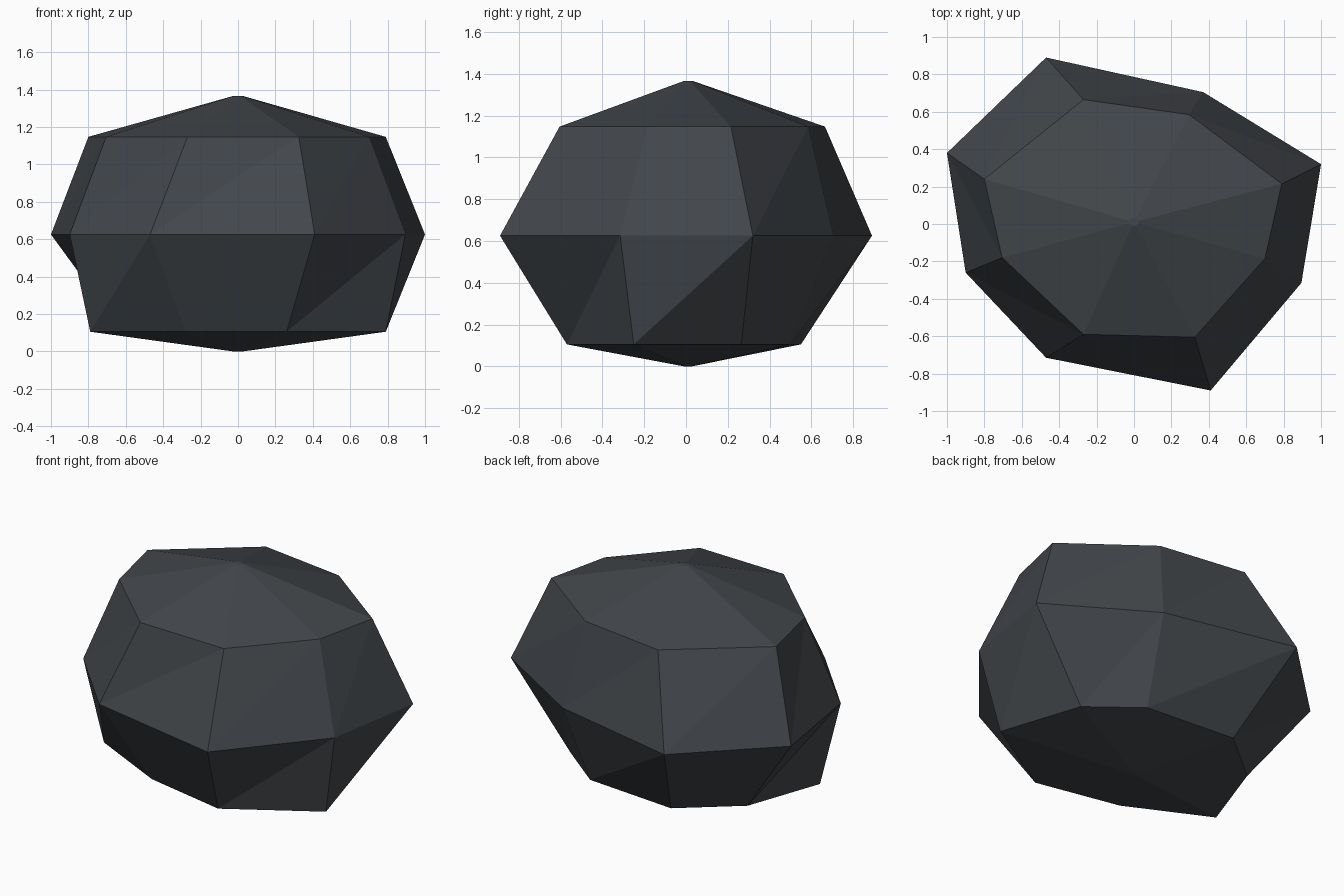
import bpy, bmesh

if "Cube" in bpy.data.objects:
    bpy.data.objects.remove(bpy.data.objects["Cube"])

# Irregular octagonal rings, counter-clockwise, from the ground up
low = [(.26, -.57), (.79, -.25), (.62, .265), (.32, .50),
       (-.28, .55), (-.62, .27), (-.79, -.21), (-.28, -.46)]
mid = [(.41, -.89), (.895, -.315), (1, .32), (.37, .705),
       (-.47, .89), (-1, .38), (-.9, -.26), (-.47, -.715)]
high = [(.325, -.605), (.70, -.185), (.79, .215), (.295, .585),
        (-.27, .665), (-.8, .24), (-.705, -.18), (-.27, -.59)]


def tip(ring):
    """Tiny ring that closes the rock near its axis."""
    return [(x * .035, y * .035 + .01) for x, y in ring]


layers = [(tip(low), 0), (low, .105), (mid, .625), (high, 1.147), (tip(high), 1.365)]

bm = bmesh.new()
rings = [[bm.verts.new((x, y, z)) for x, y in pts] for pts, z in layers]

# Facets: each band is split along the same diagonal
for a, b in zip(rings, rings[1:]):
    for i in range(8):
        j = (i + 1) % 8
        bm.faces.new((a[i], a[j], b[j]))
        bm.faces.new((a[i], b[j], b[i]))
bm.faces.new(rings[-1])
bm.faces.new(rings[0][::-1])
bmesh.ops.recalc_face_normals(bm, faces=bm.faces)

mesh = bpy.data.meshes.new("rock")
bm.to_mesh(mesh)
bm.free()

# Dark slate colour
slate = bpy.data.materials.new("dark slate")
slate.diffuse_color = (.054, .061, .069, 1)
slate.use_nodes = True
slate.node_tree.nodes["Principled BSDF"].inputs["Base Color"].default_value = slate.diffuse_color
mesh.materials.append(slate)

rock = bpy.data.objects.new("rock", mesh)
bpy.context.collection.objects.link(rock)
